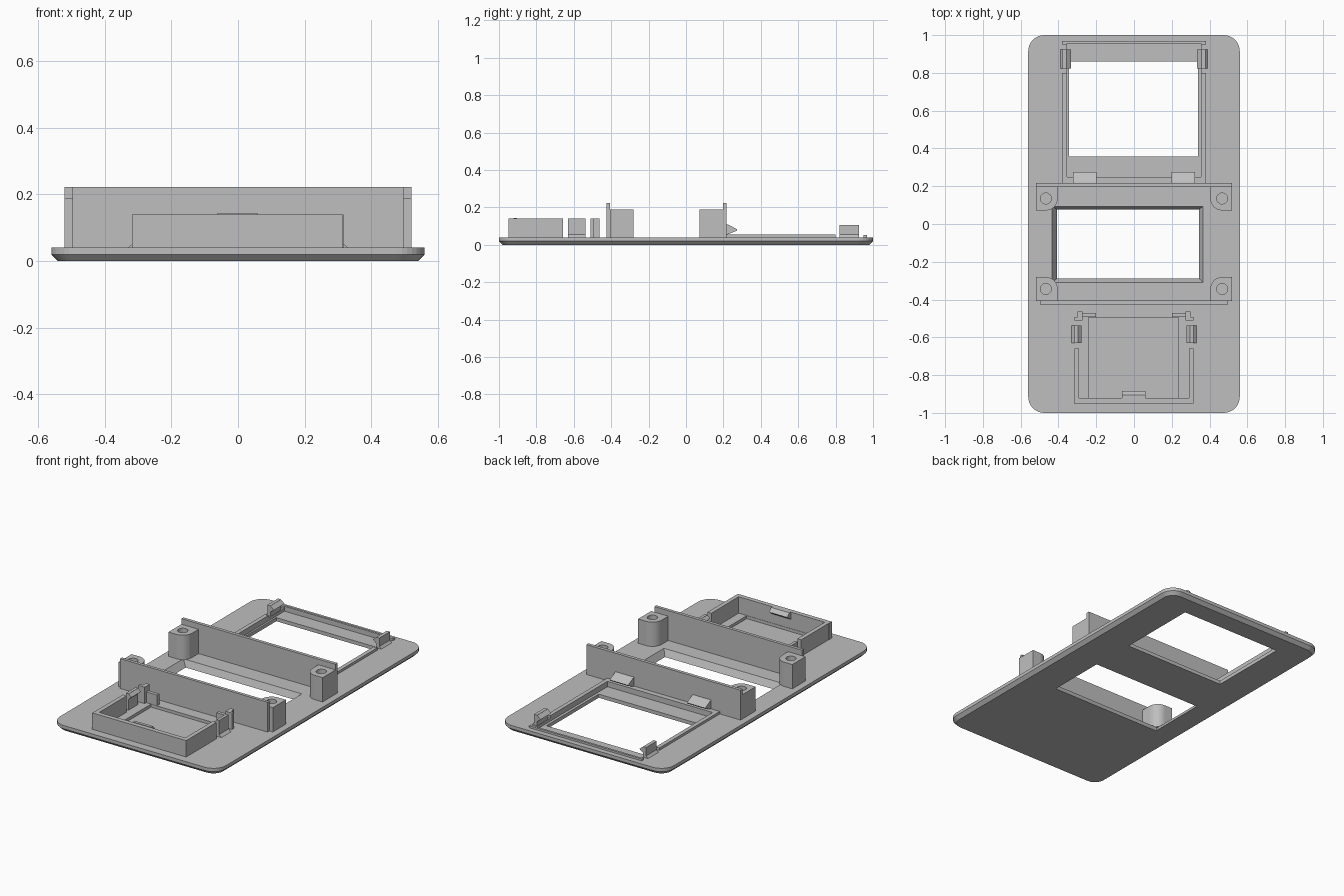
import bpy, bmesh, math
from mathutils import Vector

cube = bpy.data.objects.get("Cube")
if cube:
    bpy.data.objects.remove(cube, do_unlink=True)

grey = bpy.data.materials.new("plain grey")
grey.use_nodes = True
grey.diffuse_color = (0.52, 0.52, 0.52, 1)
grey.node_tree.nodes["Principled BSDF"].inputs["Base Color"].default_value = (0.52, 0.52, 0.52, 1)


def loft(name, rings):
    """Closed solid from matching rings of points."""
    bm = bmesh.new()
    rows = [[bm.verts.new(p) for p in ring] for ring in rings]
    n = len(rows[0])
    for a, b in zip(rows, rows[1:]):
        for i in range(n):
            j = (i + 1) % n
            bm.faces.new((a[i], a[j], b[j], b[i]))
    bm.faces.new(rows[0][::-1])
    bm.faces.new(rows[-1])
    bmesh.ops.recalc_face_normals(bm, faces=bm.faces)
    mesh = bpy.data.meshes.new(name)
    bm.to_mesh(mesh)
    bm.free()
    mesh.materials.append(grey)
    ob = bpy.data.objects.new(name, mesh)
    bpy.context.collection.objects.link(ob)
    return ob


def rect(x0, x1, y0, y1, z):
    return [(x0, y0, z), (x1, y0, z), (x1, y1, z), (x0, y1, z)]


def box(name, x0, x1, y0, y1, z0, z1):
    return loft(name, [rect(x0, x1, y0, y1, z0), rect(x0, x1, y0, y1, z1)])


def prism_x(name, profile, x0, x1):
    return loft(name, [[(x, y, z) for y, z in profile] for x in (x0, x1)])


def prism_y(name, profile, y0, y1):
    return loft(name, [[(x, y, z) for x, z in profile] for y in (y0, y1)])


def circle(cx, cy, r, z, n=32):
    return [(cx + r * math.cos(math.tau * i / n), cy + r * math.sin(math.tau * i / n), z)
            for i in range(n)]


def cut(target, cutter):
    mod = target.modifiers.new("cut", 'BOOLEAN')
    mod.operation = 'DIFFERENCE'
    mod.solver = 'EXACT'
    mod.object = cutter
    bpy.context.view_layer.objects.active = target
    bpy.ops.object.modifier_apply(modifier=mod.name)
    bpy.data.objects.remove(cutter, do_unlink=True)


def rounded(hx, hy, r, z, seg=8):
    pts = []
    for k, (sx, sy) in enumerate([(1, 1), (-1, 1), (-1, -1), (1, -1)]):
        for i in range(seg + 1):
            a = math.pi / 2 * (k + i / seg)
            pts.append((sx * (hx - r) + r * math.cos(a), sy * (hy - r) + r * math.sin(a), z))
    return pts


TOP = 0.04

# Base plate with chamfered underside, windows and shallow pockets
plate = loft("base_plate", [rounded(0.54, 0.98, 0.065, 0), rounded(0.56, 1, 0.085, 0.02),
                            rounded(0.56, 1, 0.085, TOP)])
cut(plate, box("rear_pocket_cutter", -0.355, 0.355, 0.25, 0.955, 0.022, 0.1))
cut(plate, box("rear_window_cutter", -0.344, 0.339, 0.357, 0.86, -0.1, 0.1))
cut(plate, loft("middle_window_cutter", [rect(-0.393, 0.333, -0.278, 0.069, -0.02),
                                         rect(-0.447, 0.376, -0.319, 0.101, 0.06)]))
cut(plate, box("front_pocket_cutter", -0.24, 0.235, -0.92, -0.495, 0.022, 0.1))

# Low rim around the rear window
for s, side in ((-1, "right"), (1, "left")):
    x0, x1 = sorted((s * 0.355, s * 0.38))
    box(side + "_rear_rim", x0, x1, 0.217, 0.80, TOP - 0.002, 0.055)
    box(side + "_rear_rim_corner", x0, x1, 0.95, 0.968, TOP - 0.002, 0.052)
box("rear_rim_inner_edge", -0.355, 0.355, 0.217, 0.25, TOP - 0.002, 0.055)
box("rear_rim_outer_edge", -0.355, 0.355, 0.955, 0.968, TOP - 0.002, 0.052)

# Two tall cross walls
box("rear_cross_wall", -0.52, 0.52, 0.197, 0.217, TOP - 0.002, 0.222)
box("front_cross_wall", -0.497, 0.497, -0.425, -0.406, TOP - 0.002, 0.222)

# Screw bosses: square to the outside and the wall, round to the inner corner
for wall, far, tag in ((0.198, 0.072, "rear"), (-0.407, -0.281, "front")):
    for s, side in ((-1, "right"), (1, "left")):
        cy, r = (wall + far) / 2, abs(wall - far) / 2
        cx = s * 0.467
        t = 1 if wall > far else -1
        outline = [Vector((s * 0.52, wall)), Vector((s * 0.52, far))]
        for i in range(13):
            a = math.pi / 2 * i / 12
            outline.append(Vector((cx - s * r * math.sin(a), cy - t * r * math.cos(a))))
        outline.append(Vector((cx - s * r, wall)))
        boss = loft(f"{tag}_{side}_screw_boss",
                    [[(p.x, p.y, z) for p in outline] for z in (TOP - 0.002, 0.188)])
        cut(boss, loft("screw_hole_cutter", [circle(cx, cy, 0.029, 0.06), circle(cx, cy, 0.029, 0.25)]))

# Front compartment: three walls, slotted at the sides for spring tongues
H = 0.14
box("compartment_front_wall", -0.318, 0.315, -0.95, -0.922, TOP - 0.002, H)
prism_x("compartment_catch", [(-0.923, 0.143), (-0.905, 0.143), (-0.885, 0.122), (-0.923, 0.095)],
        -0.063, 0.06)
for s, side in ((-1, "right"), (1, "left")):
    def span(a, b):
        return sorted((s * a, s * b))
    box(side + "_compartment_wall", *span(0.29, 0.316), -0.923, -0.658, TOP - 0.002, H)
    box(side + "_compartment_tongue", *span(0.296, 0.314), -0.63, -0.538, TOP - 0.002, H)
    prism_y(side + "_tongue_catch", [(s * 0.297, H), (s * 0.297, 0.105), (s * 0.278, 0.122)],
            -0.63, -0.538)
    prism_y(side + "_tongue_foot", [(s * 0.313, 0.055), (s * 0.313, TOP - 0.002),
                                    (s * 0.332, TOP - 0.002)], -0.63, -0.538)
    box(side + "_compartment_end_post", *span(0.272, 0.316), -0.51, -0.492, TOP - 0.002, H)
    box(side + "_compartment_end_arm", *span(0.272, 0.298), -0.493, -0.462, TOP - 0.002, H)
    box(side + "_compartment_return", *span(0.2, 0.273), -0.493, -0.472, TOP - 0.002, 0.105)

    # Rear spring tongues with inward catches
    box(side + "_rear_tongue", *span(0.357, 0.378), 0.822, 0.924, 0.02, 0.105)
    prism_y(side + "_rear_tongue_catch", [(s * 0.358, 0.105), (s * 0.358, 0.065), (s * 0.333, 0.085)],
            0.822, 0.924)
    prism_y(side + "_rear_tongue_foot", [(s * 0.377, 0.055), (s * 0.377, TOP - 0.002),
                                         (s * 0.392, TOP - 0.002)], 0.822, 0.924)

    # Wedge hooks on the back of the rear cross wall
    prism_x(side + "_wedge_hook", [(0.215, 0.11), (0.225, 0.108), (0.275, 0.082), (0.27, 0.075),
                                   (0.215, 0.052)], *span(0.198, 0.322))
